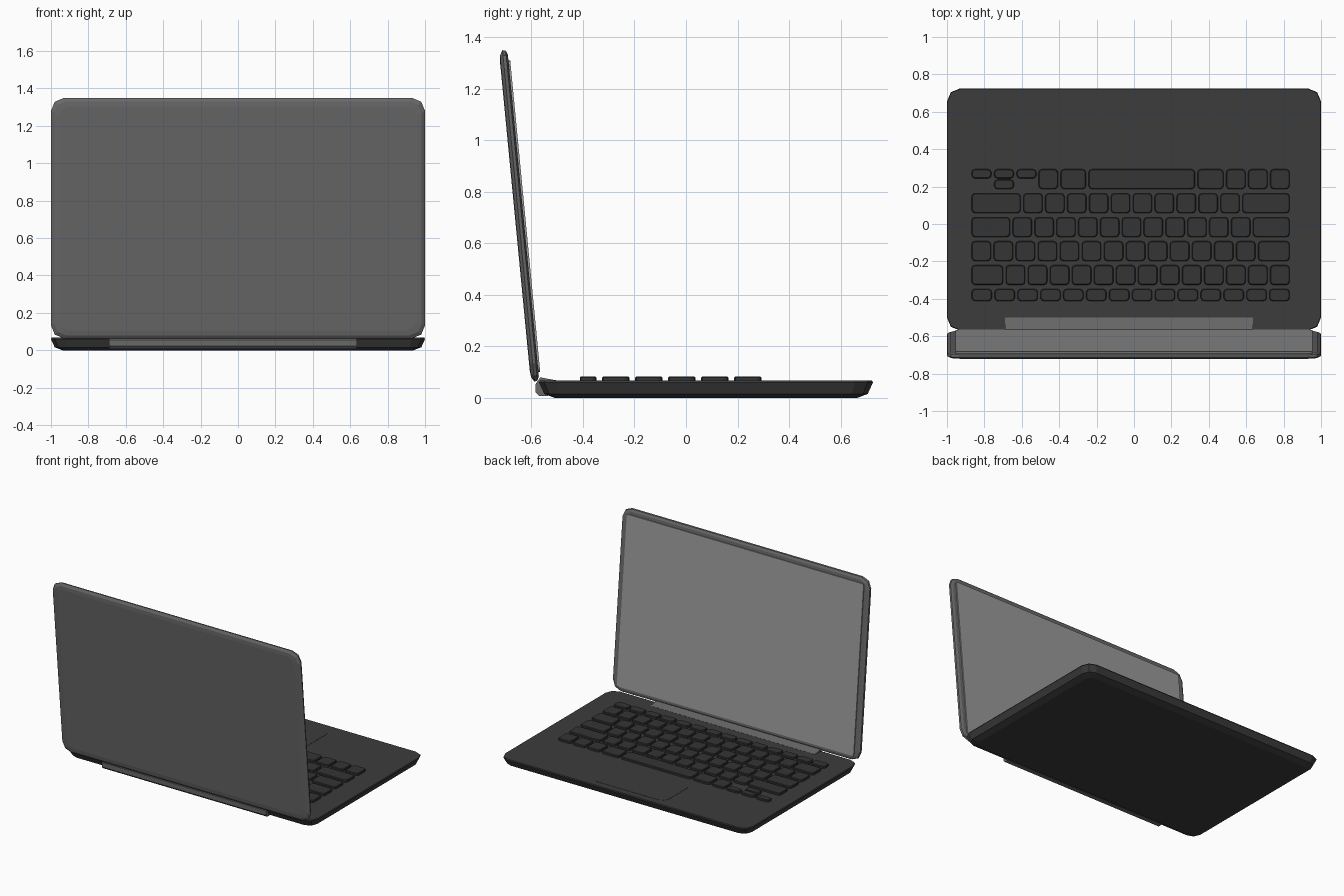
import bpy, bmesh, math
from mathutils import Matrix

if "Cube" in bpy.data.objects:
    bpy.data.objects.remove(bpy.data.objects["Cube"])


def material(name, v):
    m = bpy.data.materials.new(name)
    m.diffuse_color = (v, v, v, 1)
    m.use_nodes = True
    m.node_tree.nodes["Principled BSDF"].inputs["Base Color"].default_value = m.diffuse_color
    return m


DARK = material("dark_body", 0.045)
KEY = material("key_dark", 0.035)
LID = material("lid_grey", 0.14)
SCREEN = material("screen_grey", 0.32)


def add_object(name, bm, mat):
    bmesh.ops.recalc_face_normals(bm, faces=bm.faces)
    me = bpy.data.meshes.new(name)
    bm.to_mesh(me)
    bm.free()
    me.materials.append(mat)
    ob = bpy.data.objects.new(name, me)
    bpy.context.collection.objects.link(ob)
    return ob


def loft(bm, box, r, layers, seg=2):
    """Stack rounded rectangles; layers are (inset, z) pairs."""
    x0, x1, y0, y1 = box
    rings = []
    for inset, z in layers:
        ring = []
        q = max(r - inset * 0.4, 0.001)
        corners = [(x1, y1, -1, -1), (x0, y1, 1, -1), (x0, y0, 1, 1), (x1, y0, -1, 1)]
        for c, (x, y, sx, sy) in enumerate(corners):
            cx, cy = x + sx * (q + inset), y + sy * (q + inset)
            for k in range(seg + 1):
                a = math.pi / 2 * (c + k / seg)
                ring.append(bm.verts.new((cx + q * math.cos(a), cy + q * math.sin(a), z)))
        rings.append(ring)
    n = len(rings[0])
    for a, b in zip(rings, rings[1:]):
        for i in range(n):
            j = (i + 1) % n
            bm.faces.new((a[i], a[j], b[j], b[i]))
    bm.faces.new(rings[0])
    bm.faces.new(rings[-1])


# Base with tapered underside
bm = bmesh.new()
loft(bm, (-1, 1, -0.57, 0.725), 0.07,
     [(0.062, 0), (0.02, 0.016), (0, 0.06), (0.003, 0.067)])
add_object("base", bm, DARK)

# Trackpad
bm = bmesh.new()
loft(bm, (-0.3, 0.29, 0.345, 0.675), 0.06, [(0, 0.06), (0, 0.0685)], 4)
add_object("trackpad", bm, DARK)

# Keyboard: each row is y range plus key widths filling the row
LEFT, RIGHT, GAP = -0.868, 0.832, 0.014
PITCH = 0.117
bm = bmesh.new()


def key(x0, x1, y0, y1):
    loft(bm, (x0, x1, y0, y1), 0.018, [(0, 0.06), (0, 0.079), (0.004, 0.083)])


def key_row(y0, y1, widths, left=LEFT):
    scale = (RIGHT + GAP - left) / sum(widths)
    x = left
    for w in widths:
        key(x, x + w * scale - GAP, y0, y1)
        x += w * scale


key_row(-0.412, -0.347, [1] * 14)
key_row(-0.326, -0.22, [1.55] + [1] * 13)
key_row(-0.198, -0.092, [1] * 13 + [1.55])
key_row(-0.07, 0.036, [1.88] + [1] * 11 + [1.8])
key_row(0.058, 0.164, [2.36] + [1] * 10 + [2.28])
key_row(0.187, 0.293, [1, 1.27, 4.95, 1.3, 1, 1, 1], -0.51)
# Arrow keys
for i in range(3):
    key(LEFT + i * 0.12, LEFT + i * 0.12 + 0.106, 0.244, 0.293)
key(LEFT + 0.12, LEFT + 0.226, 0.187, 0.237)
add_object("keys", bm, KEY)

# Hinge bar: side profile extruded along x
profile = [(-0.50, 0.068), (-0.565, 0.08), (-0.583, 0.055),
           (-0.583, 0.022), (-0.57, 0.008), (-0.535, 0.008)]
bm = bmesh.new()
ends = [[bm.verts.new((x, y, z)) for y, z in profile] for x in (-0.69, 0.635)]
for i in range(len(profile)):
    j = (i + 1) % len(profile)
    bm.faces.new((ends[0][i], ends[0][j], ends[1][j], ends[1][i]))
for e in ends:
    bm.faces.new(e)
add_object("hinge", bm, LID)

# Lid and screen, built flat then tilted up (local z points to the back)
tilt = Matrix.Translation((0, -0.57, 0.065)) @ Matrix.Rotation(math.radians(95.5), 4, 'X')
bm = bmesh.new()
loft(bm, (-1, 1, 0, 1.292), 0.07,
     [(0.02, -0.001), (0.003, 0.006), (0, 0.018), (0.018, 0.029), (0.045, 0.032)])
add_object("lid", bm, LID).matrix_world = tilt

bm = bmesh.new()
loft(bm, (-0.955, 0.955, 0.035, 1.25), 0.015, [(0, 0.005), (0, -0.008)])
add_object("screen", bm, SCREEN).matrix_world = tilt
